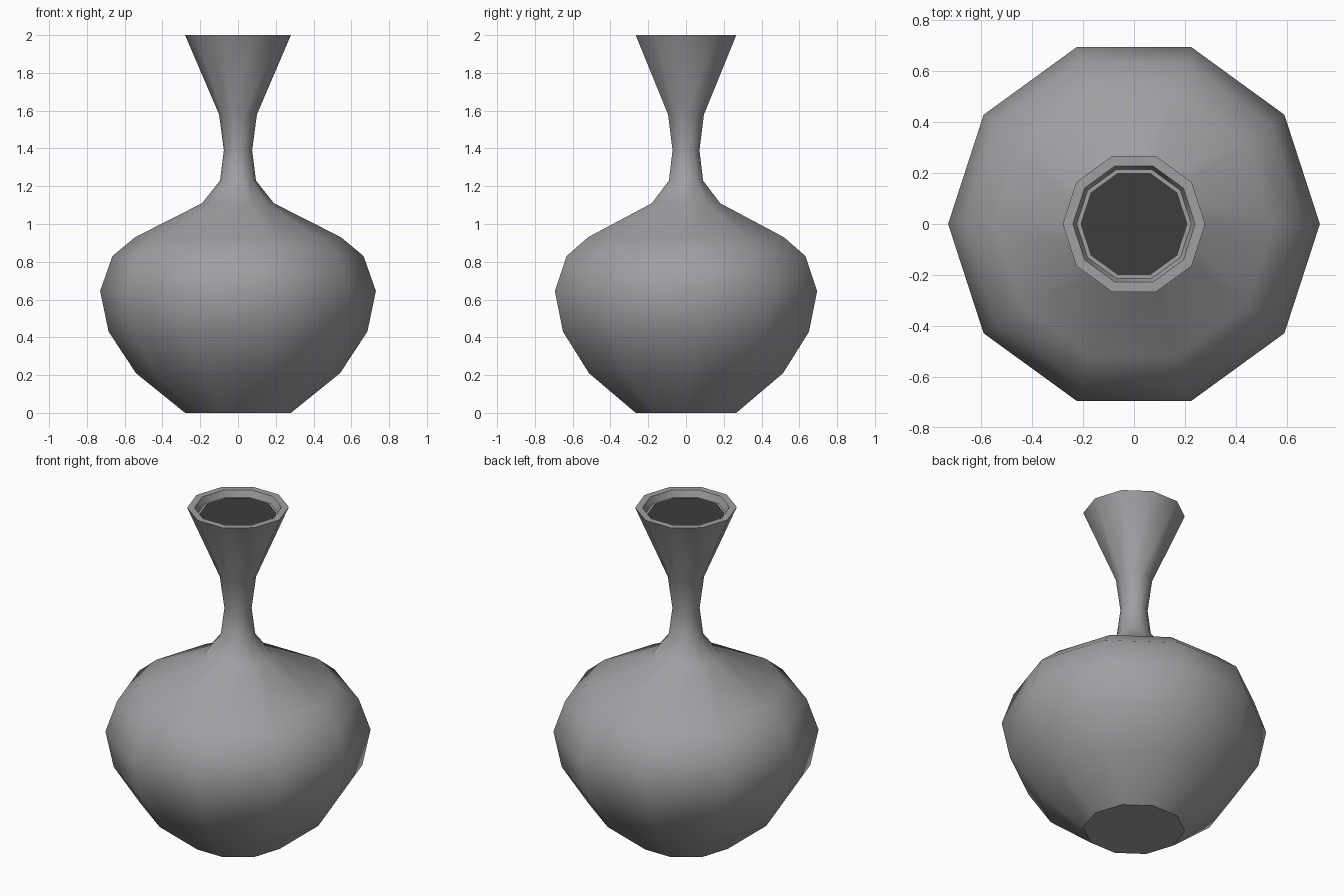
import bpy, bmesh, math

if "Cube" in bpy.data.objects:
    bpy.data.objects.remove(bpy.data.objects["Cube"])

SIDES = 10

def material(name, rgb):
    m = bpy.data.materials.new(name)
    m.diffuse_color = (*rgb, 1)
    m.use_nodes = True
    m.node_tree.nodes["Principled BSDF"].inputs["Base Color"].default_value = m.diffuse_color
    return m

def lathe(name, profile, mat, sharp=()):
    """Spin (radius, z) points into a capped ten-sided solid; sharp = ring indices with hard edges."""
    bm = bmesh.new()
    rings = []
    for r, z in profile:
        rings.append([bm.verts.new((r * math.cos(math.tau * i / SIDES),
                                    r * math.sin(math.tau * i / SIDES), z))
                      for i in range(SIDES)])
    for a, b in zip(rings, rings[1:]):
        for i in range(SIDES):
            j = (i + 1) % SIDES
            bm.faces.new((a[i], a[j], b[j], b[i]))
    bm.faces.new(rings[0][::-1])
    bm.faces.new(rings[-1])
    for f in bm.faces:
        f.smooth = True
    for k in sharp:
        for i in range(SIDES):
            bm.edges.get((rings[k][i], rings[k][(i + 1) % SIDES])).smooth = False
    mesh = bpy.data.meshes.new(name)
    bm.to_mesh(mesh)
    bm.free()
    mesh.materials.append(mat)
    ob = bpy.data.objects.new(name, mesh)
    bpy.context.collection.objects.link(ob)
    return ob

clay = material("grey_glaze", (0.35, 0.35, 0.37))
dark = material("dark_inside", (0.045, 0.045, 0.045))

# Vase body, neck, flared mouth, rim and shallow inner lip
body = [(0.28, 0), (0.54, 0.21), (0.685, 0.43), (0.73, 0.645), (0.665, 0.83),
        (0.545, 0.93), (0.19, 1.11), (0.095, 1.23), (0.075, 1.39), (0.10, 1.58),
        (0.28, 2.0), (0.24, 2.0), (0.225, 1.96)]
lathe("vase", body, clay, sharp=(0, 10, 11, 12))

# Dark opening set just below the rim
lathe("mouth_opening", [(0.21, 1.955), (0.21, 1.964)], dark, sharp=(0, 1))
